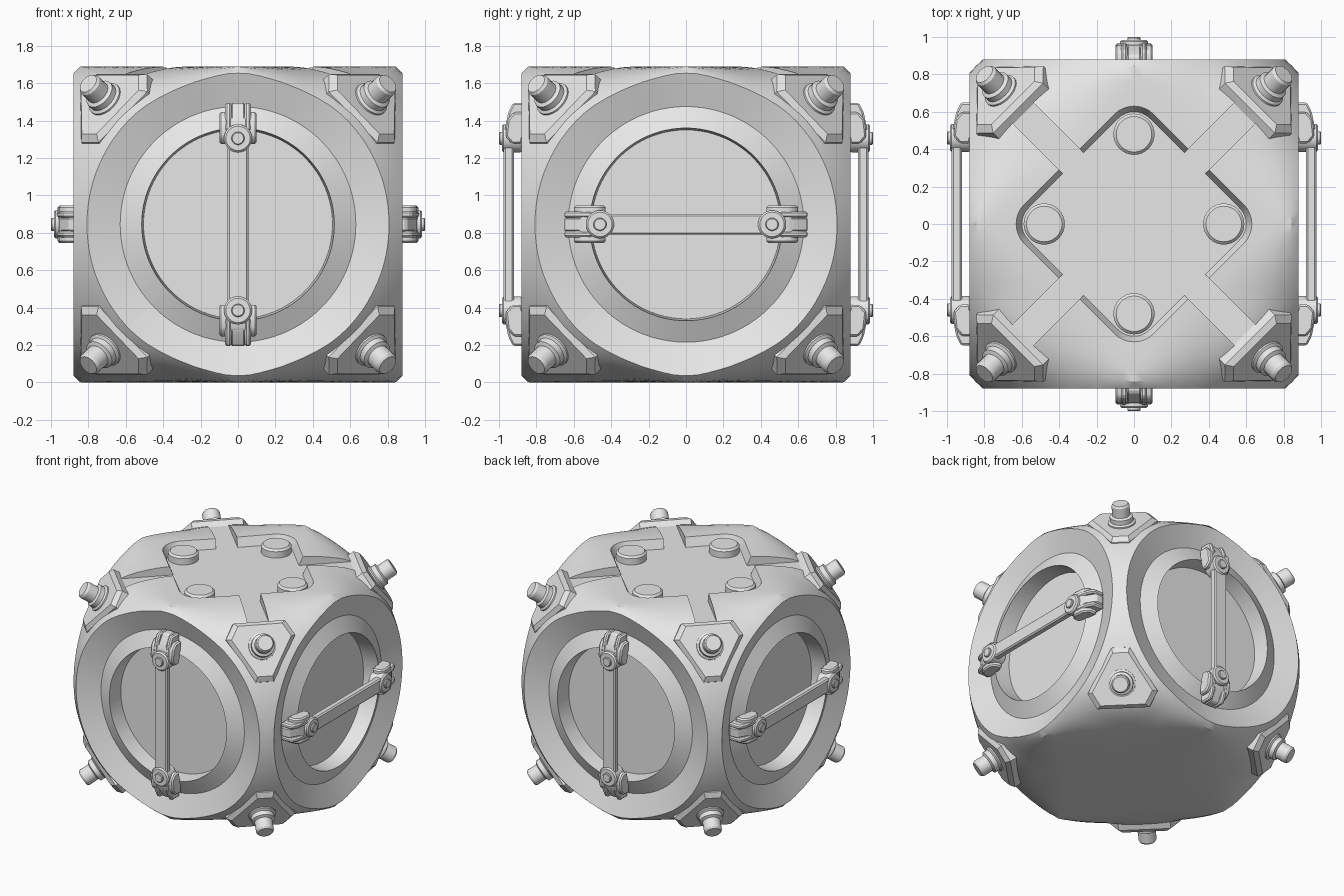
import bpy, bmesh
from math import pi, cos, sin
from mathutils import Matrix, Vector

cube = bpy.data.objects.get("Cube")
if cube:
    bpy.data.objects.remove(cube, do_unlink=True)

HALF_H, FACE, BALL = 0.845, 0.88, 1.195
CENTRE = Matrix.Translation((0, 0, HALF_H))

grey = bpy.data.materials.new("plain_grey")
grey.use_nodes = True
grey.diffuse_color = (0.8, 0.8, 0.8, 1)
grey.node_tree.nodes["Principled BSDF"].inputs["Base Color"].default_value = (0.8, 0.8, 0.8, 1)


def finish(name, bm, matrix=CENTRE):
    """Turn a bmesh into a placed, shaded object."""
    bmesh.ops.transform(bm, matrix=matrix, verts=bm.verts)
    bmesh.ops.recalc_face_normals(bm, faces=bm.faces)
    mesh = bpy.data.meshes.new(name)
    bm.to_mesh(mesh)
    bm.free()
    mesh.materials.append(grey)
    obj = bpy.data.objects.new(name, mesh)
    bpy.context.collection.objects.link(obj)
    smooth(obj)
    return obj


def smooth(obj):
    bpy.ops.object.select_all(action='DESELECT')
    obj.select_set(True)
    bpy.context.view_layer.objects.active = obj
    bpy.ops.object.shade_smooth_by_angle(angle=0.5)


def add(bm, part):
    """Merge one bmesh into another."""
    mesh = bpy.data.meshes.new("scratch")
    part.to_mesh(mesh)
    part.free()
    bm.from_mesh(mesh)
    bpy.data.meshes.remove(mesh)


def prism(bm, outline, low, high, bevel=0.01):
    """Extrude an outline given in (y, z) along x."""
    part = bmesh.new()
    face = part.faces.new([part.verts.new((low, y, z)) for y, z in outline])
    new = bmesh.ops.extrude_face_region(part, geom=[face])["geom"]
    for v in new:
        if isinstance(v, bmesh.types.BMVert):
            v.co.x = high
    bmesh.ops.recalc_face_normals(part, faces=part.faces)
    if bevel:
        bmesh.ops.bevel(part, geom=part.edges[:], offset=bevel, segments=1, affect='EDGES')
    add(bm, part)


def lathe(bm, profile, x=0.0, y=0.0, sides=32):
    """Closed turned solid about z from (radius, z) pairs."""
    rings = []
    for r, z in profile:
        rings.append([bm.verts.new((x + r * cos(2 * pi * i / sides),
                                    y + r * sin(2 * pi * i / sides), z)) for i in range(sides)])
    for a, b in zip(rings, rings[1:]):
        for i in range(sides):
            j = (i + 1) % sides
            bm.faces.new((a[i], a[j], b[j], b[i]))
    bm.faces.new(rings[0][::-1])
    bm.faces.new(rings[-1])


# Rounded body: a ball with flat ends that melt into it at the corners
bm = bmesh.new()
bmesh.ops.create_uvsphere(bm, u_segments=96, v_segments=72, radius=1)
for v in bm.verts:
    d = v.co.normalized()
    flat = HALF_H / max(abs(d.z), 0.01)
    near, far = min(flat, BALL), max(flat, BALL)
    blend = min(1, abs(d.x * d.y * d.z) / 0.15)
    power = 12 / max(blend, 0.02)
    v.co = d * near * (1 + (near / far) ** power) ** (-1 / power)

# Cut the four sides flat, then step each opening inwards to a sunken pane
for axis in (Vector((1, 0, 0)), Vector((0, 1, 0))):
    for sign in (-1, 1):
        bmesh.ops.bisect_plane(bm, geom=bm.verts[:] + bm.edges[:] + bm.faces[:],
                               plane_co=axis * sign * FACE, plane_no=axis * sign, clear_outer=True)
bmesh.ops.remove_doubles(bm, verts=bm.verts, dist=0.0002)
for radius, depth in ((0.63, 0.82), (0.515, 0.88), (0.505, 0.75)):
    rim = [e for e in bm.edges if e.is_boundary]
    new = bmesh.ops.extrude_edge_only(bm, edges=rim)["geom"]
    for v in new:
        if isinstance(v, bmesh.types.BMVert):
            a = 0 if abs(v.co.x) > abs(v.co.y) else 1
            side = 1 if v.co[a] > 0 else -1
            v.co[a] = 0
            v.co = v.co.normalized() * radius
            v.co[a] = side * depth
bmesh.ops.holes_fill(bm, edges=[e for e in bm.edges if e.is_boundary], sides=0)
body = finish("body", bm)

# Recess in the top: a rounded diamond with four diagonal slots
FLOOR = 0.775
cutters = []
bm = bmesh.new()
for i in range(4):
    a = i * pi / 2
    lathe(bm, ((0.12, FLOOR), (0.15, HALF_H), (0.15, 1)), 0.48 * cos(a), 0.48 * sin(a))
bmesh.ops.delete(bm, geom=bm.edges[:], context='EDGES_FACES')
hull = bmesh.ops.convex_hull(bm, input=bm.verts[:])
bmesh.ops.delete(bm, geom=[v for v in bm.verts if not v.link_faces], context='VERTS')
cutters.append(finish("recess_cutter", bm))
for turn in (pi / 4, -pi / 4):
    bm = bmesh.new()
    prism(bm, ((-0.85, FLOOR), (0.85, FLOOR), (0.85, 1), (-0.85, 1)), -0.078, 0.078, 0)
    cutters.append(finish("slot_cutter", bm, CENTRE @ Matrix.Rotation(turn, 4, 'Z')))
for cutter in cutters:
    cutter.hide_render = True
    mod = body.modifiers.new("cut", 'BOOLEAN')
    mod.operation, mod.solver, mod.object = 'DIFFERENCE', 'EXACT', cutter
    bpy.context.view_layer.objects.active = body
    bpy.ops.object.modifier_apply(modifier=mod.name)
    bpy.data.objects.remove(cutter, do_unlink=True)
smooth(body)

# Round buttons in the recess
for i in range(4):
    bm = bmesh.new()
    a = i * pi / 2
    lathe(bm, ((0.11, FLOOR - 0.01), (0.11, 0.825), (0.095, 0.84)), 0.48 * cos(a), 0.48 * sin(a))
    finish("top_button", bm)

# Corner studs: a blunt triangular plate carrying a stepped bolt
for sx in (-1, 1):
    for sy in (-1, 1):
        for sz in (-1, 1):
            n = Vector((sx, sy, 0.94 * sz)).normalized()
            down = Vector((0, 0, -sz))
            v = (down - n * down.dot(n)).normalized()
            frame = Matrix((v.cross(n), v, n)).transposed().to_4x4()
            bm = bmesh.new()
            loops = []
            for scale, height in ((1, 1.08), (1, 1.175), (0.86, 1.205)):
                loop = []
                for k in range(3):
                    for w in (-0.065, 0.065):
                        p = Matrix.Rotation(k * 2 * pi / 3, 3, 'Z') @ Vector((w, 0.255, 0))
                        loop.append(bm.verts.new((p.x * scale, p.y * scale, height)))
                # order the blunt corners around the plate
                loop.sort(key=lambda q: Vector((0, 1)).angle_signed(q.co.xy))
                loops.append(loop)
            for a, b in zip(loops, loops[1:]):
                for i in range(6):
                    j = (i + 1) % 6
                    bm.faces.new((a[i], a[j], b[j], b[i]))
            bm.faces.new(loops[0])
            bm.faces.new(loops[-1])
            lathe(bm, ((0.1, 1.19), (0.1, 1.215), (0.085, 1.225), (0.085, 1.26), (0.065, 1.27),
                       (0.065, 1.345), (0.055, 1.36)), sides=24)
            finish("corner_stud", bm, CENTRE @ frame)

# Grab handles: upright on front and back, level on the two sides
HANDLES = (("front_handle", (0, -1, 0), (0, 0, 1)), ("back_handle", (0, 1, 0), (0, 0, 1)),
           ("left_handle", (1, 0, 0), (0, 1, 0)), ("right_handle", (-1, 0, 0), (0, 1, 0)))
for name, out, along in HANDLES:
    n = Vector(out)
    for end in (1, -1):
        s = Vector(along) * end
        frame = Matrix((s.cross(n), s, n)).transposed().to_4x4()
        bm = bmesh.new()
        # foot block with a split end
        prism(bm, ((0.5, 0.83), (0.5, 0.96), (0.57, 0.95), (0.65, 0.9), (0.65, 0.83)), -0.04, 0.04)
        for u in (-0.07, 0.035):
            prism(bm, ((0.5, 0.83), (0.5, 0.97), (0.6, 0.95), (0.65, 0.925), (0.65, 0.83)), u, u + 0.035)
        # wide ears
        prism(bm, ((0.43, 0.88), (0.43, 0.93), (0.47, 0.965), (0.56, 0.955), (0.6, 0.92),
                   (0.6, 0.85), (0.5, 0.86)), -0.1, 0.1)
        # round knuckle and pin
        lathe(bm, ((0.065, 0.87), (0.075, 0.885), (0.075, 0.975), (0.065, 0.985)), 0, 0.46)
        lathe(bm, ((0.035, 0.98), (0.035, 0.995), (0.03, 1.0)), 0, 0.46, 20)
        finish(name + "_bracket", bm, CENTRE @ frame)
    bm = bmesh.new()
    prism(bm, ((-0.46, 0.92), (0.46, 0.92), (0.46, 0.975), (-0.46, 0.975)), -0.055, 0.055)
    finish(name + "_bar", bm, CENTRE @ frame)
